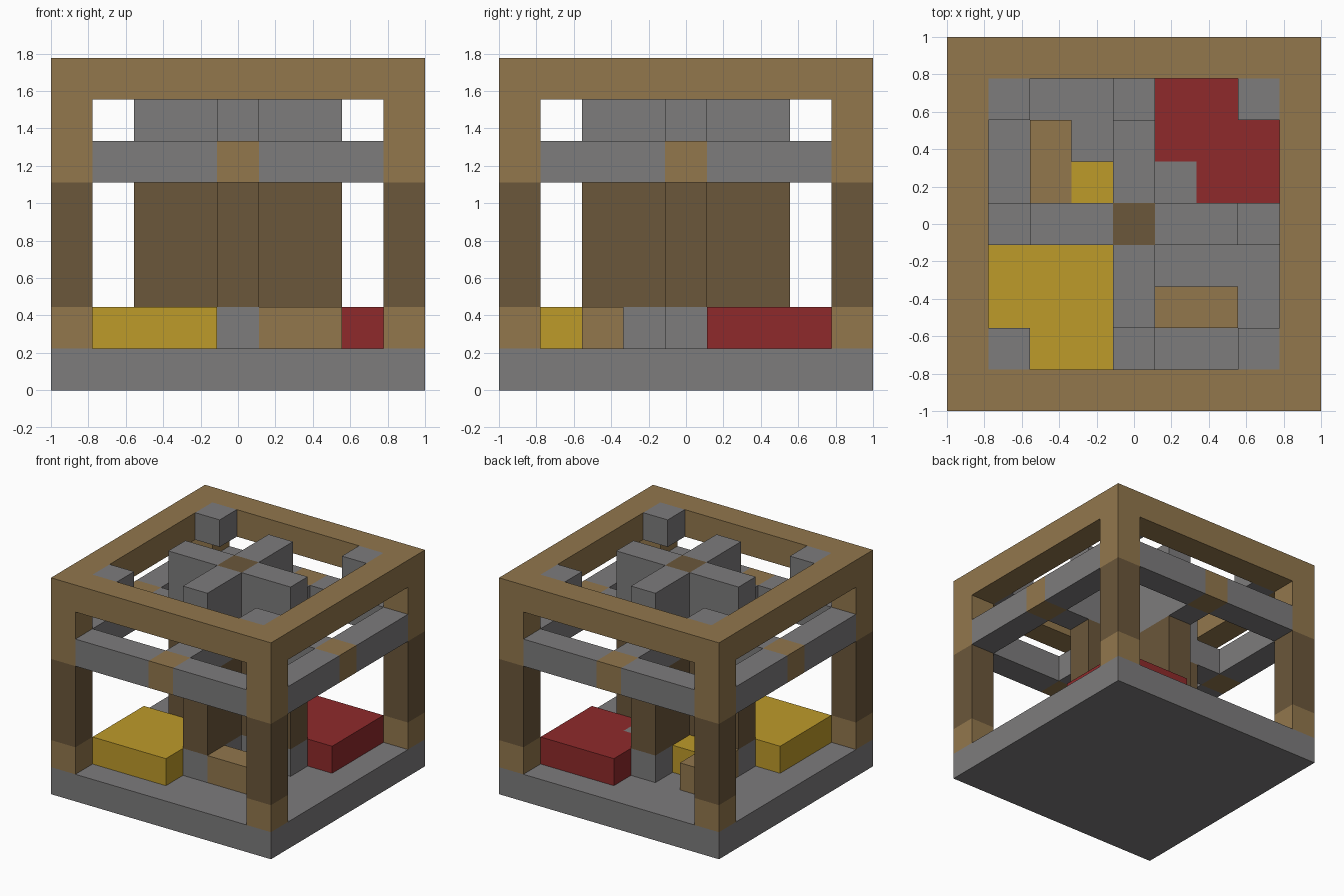
import bpy
import bmesh
from math import pi
from mathutils import Matrix, Vector

cube = bpy.data.objects.get("Cube")
if cube:
    bpy.data.objects.remove(cube, do_unlink=True)

U = 2 / 9  # one block; the model is nine blocks wide and eight tall


def make_material(name, rgb):
    mat = bpy.data.materials.new(name)
    mat.use_nodes = True
    mat.diffuse_color = (*rgb, 1)
    mat.node_tree.nodes["Principled BSDF"].inputs["Base Color"].default_value = (*rgb, 1)
    return mat


STONE = make_material("grey stone", (0.205, 0.2, 0.203))
WOOD = make_material("light wood", (0.287, 0.184, 0.073))
DARK = make_material("dark wood", (0.147, 0.095, 0.043))
YELLOW = make_material("yellow", (0.515, 0.328, 0.023))
RED = make_material("red", (0.275, 0.023, 0.024))


def add_box(bm, low, high, turn=0):
    """Box between two corners in block units, turned by quarter turns about z."""
    low, high = Vector(low) * U, Vector(high) * U
    matrix = (Matrix.Rotation(turn * pi / 2, 4, "Z")
              @ Matrix.Translation((low + high) / 2)
              @ Matrix.Diagonal((*(high - low), 1)))
    bmesh.ops.create_cube(bm, size=1, matrix=matrix)


def part(name, mat, *boxes, turns=(0,)):
    for turn in turns:
        bm = bmesh.new()
        for low, high in boxes:
            add_box(bm, low, high, turn)
        mesh = bpy.data.meshes.new(name)
        bm.to_mesh(mesh)
        bm.free()
        mesh.materials.append(mat)
        bpy.context.collection.objects.link(bpy.data.objects.new(name, mesh))


ALL = range(4)

# Base slab
part("base", STONE, ((-4.5, -4.5, 0), (4.5, 4.5, 1)))

# Corner posts with a dark middle, and the top frame
for name, mat, z0, z1 in (("post_foot", WOOD, 1, 2), ("post_shaft", DARK, 2, 5),
                          ("post_head", WOOD, 5, 7)):
    part(name, mat, ((-4.5, -4.5, z0), (-3.5, -3.5, z1)), turns=ALL)
part("top_frame_bar", WOOD, ((-4.5, -4.5, 7), (3.5, -3.5, 8)), turns=ALL)
part("frame_corner_block", STONE, ((-3.5, -3.5, 7), (-2.5, -2.5, 8)), turns=ALL)

# Rails between the posts, with a wooden middle and a link to the centre
part("rail", STONE, ((-3.5, -4.5, 5), (-0.5, -3.5, 6)),
     ((0.5, -4.5, 5), (3.5, -3.5, 6)), turns=ALL)
part("rail_middle", WOOD, ((-0.5, -4.5, 5), (0.5, -3.5, 6)), turns=ALL)
part("rail_link", STONE, ((-0.5, -3.5, 5), (0.5, -2.5, 6)), turns=ALL)

# Central column with four wall arms
part("column", DARK, ((-0.5, -0.5, 1), (0.5, 0.5, 8)))
for name, mat, z0, z1 in (("arm_foot", STONE, 1, 2), ("arm_wall", DARK, 2, 5),
                          ("arm_head", STONE, 5, 8)):
    part(name, mat, ((-0.5, -2.5, z0), (0.5, -0.5, z1)), turns=ALL)

# Low blocks in the four quarters of the floor
part("yellow_platform", YELLOW, ((-3.5, -3.5, 1), (-0.5, -0.5, 2)))
part("red_platform", RED, ((0.5, 1.5, 1), (3.5, 3.5, 2)),
     ((1.5, 0.5, 1), (3.5, 1.5, 2)))
part("platform_stone", STONE, ((0.5, 0.5, 1), (1.5, 1.5, 2)))
part("front_bench", WOOD, ((0.5, -2.5, 1), (2.5, -1.5, 2)))
part("back_bench", WOOD, ((-2.5, 0.5, 1), (-1.5, 2.5, 2)))
part("yellow_block", YELLOW, ((-1.5, 0.5, 1), (-0.5, 1.5, 2)))
